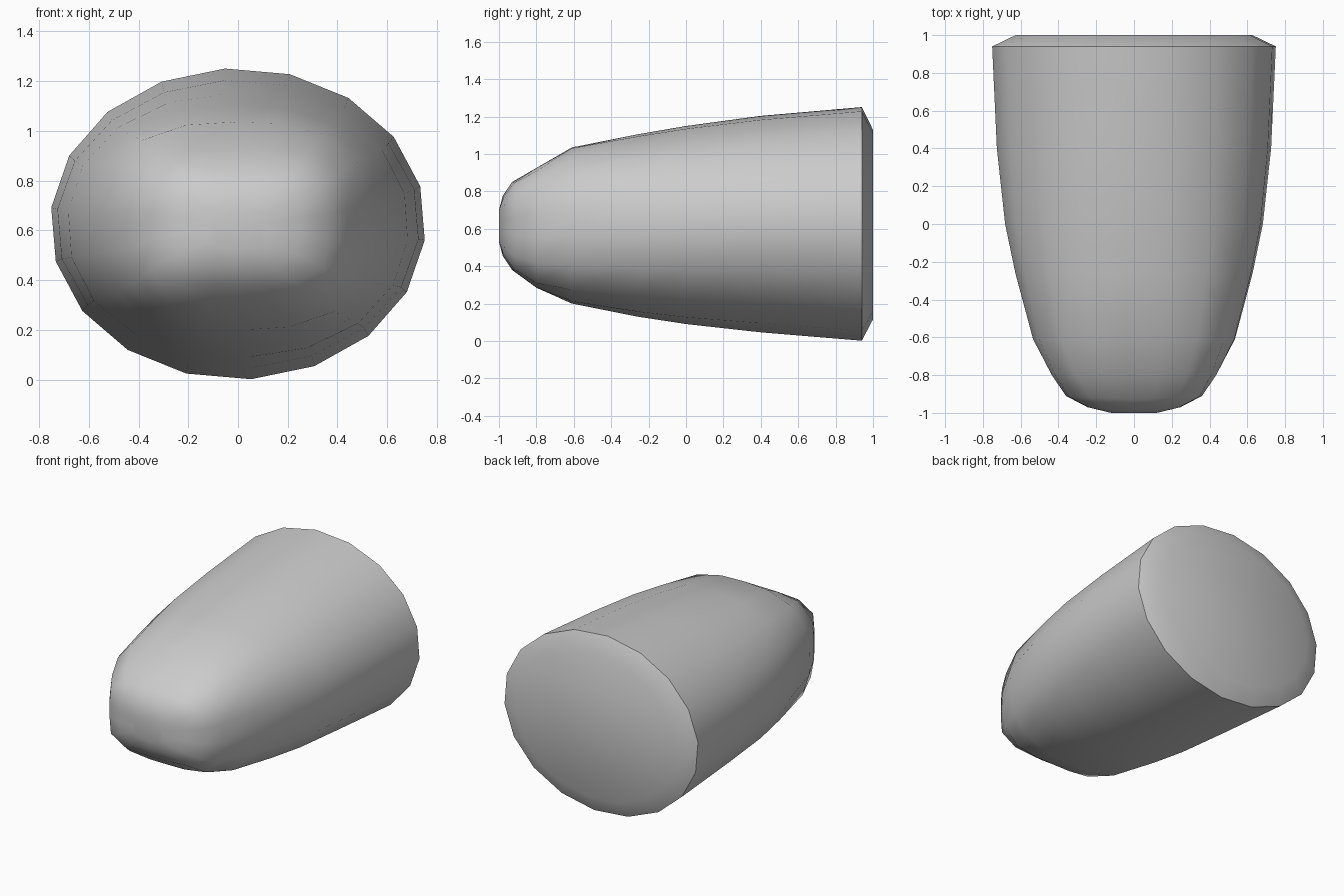
import bpy, bmesh, math

cube = bpy.data.objects.get("Cube")
if cube:
    bpy.data.objects.remove(cube, do_unlink=True)

SIDES = 18

# Sections from nose rim to back: y, half width, bottom z, top z, boxiness
SECTIONS = [
    (-0.93, 0.36, 0.38, 0.85, 1.0),
    (-0.80, 0.435, 0.285, 0.925, 0.6),
    (-0.61, 0.535, 0.20, 1.035, 0.25),
    (-0.26, 0.63, 0.13, 1.105, 0.1),
    (0.0, 0.685, 0.09, 1.15, 0.05),
    (0.40, 0.73, 0.045, 1.205, 0.0),
    (0.94, 0.755, 0.0, 1.252, 0.0),
    (1.0, 0.63, 0.115, 1.13, 0.0),
]


def section(y, half_width, bottom, top, box, bend=0.0):
    """Ring blending from a round ellipse to a rounded box."""
    power = 2 + 3 * box
    points = []
    for i in range(SIDES):
        t = math.radians(90 + 4 * (1 - box) + i * 360 / SIDES)
        t += math.radians(7) * box * math.sin(2 * t)
        c, s = math.cos(t), math.sin(t)
        r = (abs(c) ** power + abs(s) ** power) ** (-1 / power)
        points.append((half_width * r * c, y + bend * abs(c),
                       (top + bottom) / 2 + (top - bottom) / 2 * r * s))
    return points


# Domed nose cap, then the body and the bevelled back
rings = [
    section(-1.0, 0.12, 0.53, 0.70, 1.0),
    section(-0.98, 0.245, 0.455, 0.775, 1.0, 0.01),
]
for k, (y, w, low, high, box) in enumerate(SECTIONS):
    rings.append(section(y, w, low, high, box, 0.02 if k == 0 else 0.0))

bm = bmesh.new()
loops = [[bm.verts.new(p) for p in ring] for ring in rings]
for a, b in zip(loops, loops[1:]):
    for i in range(SIDES):
        j = (i + 1) % SIDES
        bm.faces.new((a[i], a[j], b[j], b[i]))
bm.faces.new(loops[0])
bm.faces.new(loops[-1])
bmesh.ops.recalc_face_normals(bm, faces=bm.faces)
mesh = bpy.data.meshes.new("tapered_shell")
bm.to_mesh(mesh)
bm.free()

shell = bpy.data.objects.new("tapered_shell", mesh)
bpy.context.collection.objects.link(shell)

# Plain grey finish
grey = bpy.data.materials.new("light_grey")
grey.use_nodes = True
colour = (0.6, 0.6, 0.6, 1)
grey.diffuse_color = colour
grey.node_tree.nodes["Principled BSDF"].inputs["Base Color"].default_value = colour
mesh.materials.append(grey)

# Smooth body with crisp rims at the nose and back
bpy.ops.object.select_all(action='DESELECT')
shell.select_set(True)
bpy.context.view_layer.objects.active = shell
bpy.ops.object.shade_smooth_by_angle(angle=math.radians(42))
